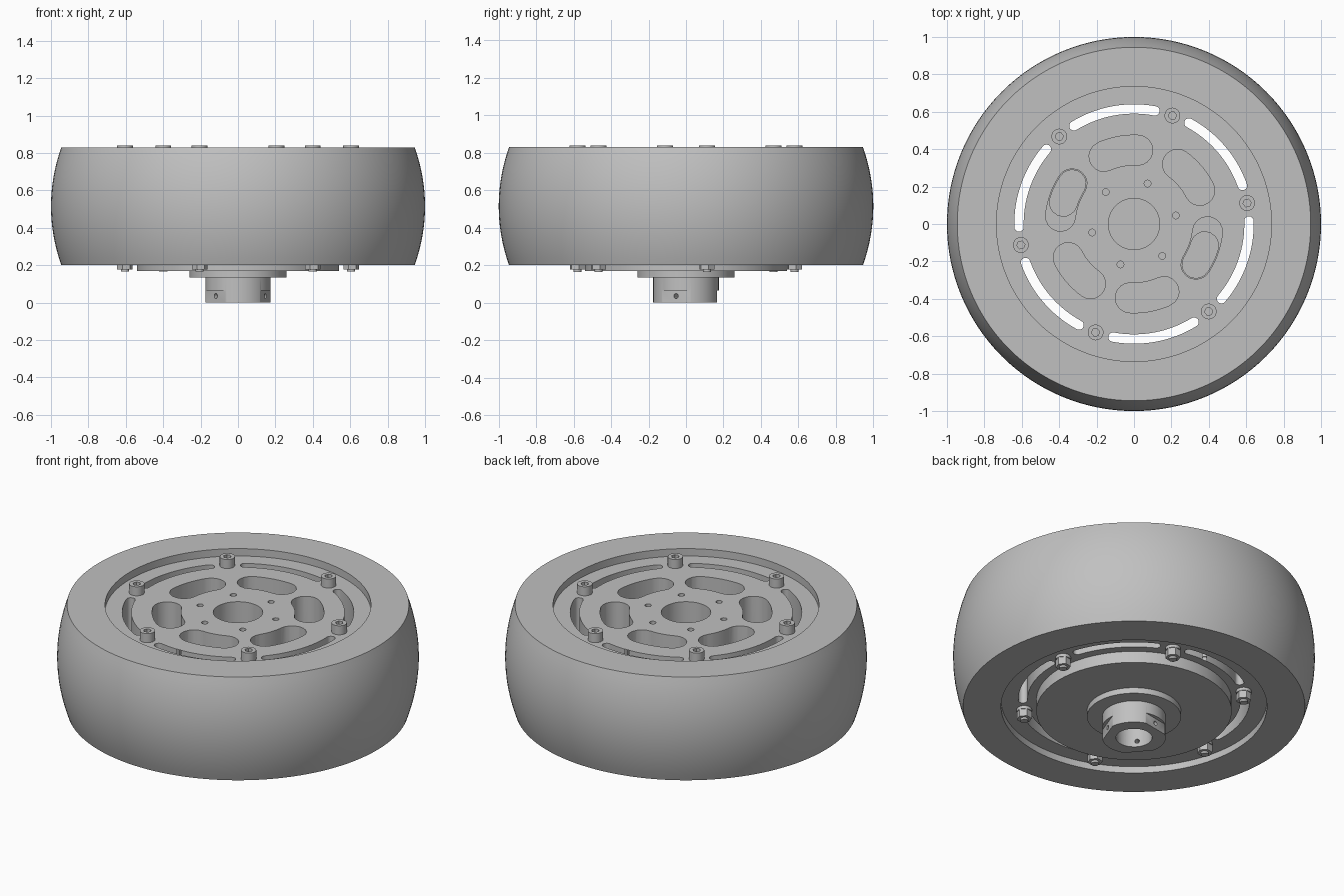
import bpy, bmesh
from math import sin, cos, pi, radians
from mathutils import Matrix, Vector

cube = bpy.data.objects.get("Cube")
if cube:
    bpy.data.objects.remove(cube, do_unlink=True)

GREY = (0.53, 0.53, 0.53, 1)
grey = bpy.data.materials.new("plain_grey")
grey.use_nodes = True
grey.diffuse_color = GREY
grey.node_tree.nodes["Principled BSDF"].inputs["Base Color"].default_value = GREY

FACE_TOP, FACE_LOW = 0.785, 0.24      # recessed wheel faces
RIM = 0.735                           # tyre inner radius
START, STEP = 10.5, 60                # bolt pattern in degrees
BOLT_R = 0.615


def finish(bm, name):
    bmesh.ops.remove_doubles(bm, verts=bm.verts, dist=1e-5)
    bmesh.ops.recalc_face_normals(bm, faces=bm.faces)
    mesh = bpy.data.meshes.new(name)
    bm.to_mesh(mesh)
    bm.free()
    mesh.materials.append(grey)
    obj = bpy.data.objects.new(name, mesh)
    bpy.context.collection.objects.link(obj)
    return obj


def smooth(obj):
    bpy.ops.object.select_all(action='DESELECT')
    obj.select_set(True)
    bpy.context.view_layer.objects.active = obj
    bpy.ops.object.shade_smooth_by_angle(angle=radians(30))


def lathe(name, profile, steps=128):
    """Turn a closed (radius, height) outline about the z axis."""
    bm = bmesh.new()
    rings = [[bm.verts.new((r * cos(2 * pi * i / steps), r * sin(2 * pi * i / steps), z))
              for r, z in profile] for i in range(steps)]
    n = len(profile)
    for i in range(steps):
        a, b = rings[i], rings[(i + 1) % steps]
        for j in range(n):
            k = (j + 1) % n
            bm.faces.new((a[j], b[j], b[k], a[k]))
    return finish(bm, name)


def prism(bm, outline, z0, z1):
    face = bm.faces.new([bm.verts.new((x, y, z0)) for x, y in outline])
    top = bmesh.ops.extrude_face_region(bm, geom=[face])["geom"]
    verts = [v for v in top if isinstance(v, bmesh.types.BMVert)]
    bmesh.ops.translate(bm, verts=verts, vec=(0, 0, z1 - z0))


def rod(bm, x, y, r, z0, z1, sides=24, turn=0):
    prism(bm, [(x + r * cos(turn + 2 * pi * i / sides), y + r * sin(turn + 2 * pi * i / sides))
               for i in range(sides)], z0, z1)


def arc_slot(bm, radius, half_width, mid, half_angle, z0, z1, n=16):
    """Curved slot with round ends, following a circle about the z axis."""
    a0, a1 = radians(mid - half_angle), radians(mid + half_angle)
    pts = []
    for i in range(n + 1):
        a = a0 + (a1 - a0) * i / n
        pts.append(((radius + half_width) * cos(a), (radius + half_width) * sin(a)))
    for i in range(1, 9):
        t = a1 + pi * i / 9
        pts.append((radius * cos(a1) + half_width * cos(t), radius * sin(a1) + half_width * sin(t)))
    for i in range(n + 1):
        a = a1 + (a0 - a1) * i / n
        pts.append(((radius - half_width) * cos(a), (radius - half_width) * sin(a)))
    for i in range(1, 9):
        t = a0 + pi + pi * i / 9
        pts.append((radius * cos(a0) + half_width * cos(t), radius * sin(a0) + half_width * sin(t)))
    prism(bm, pts, z0, z1)


def cut(obj, bm):
    cutter = finish(bm, "cutter")
    cutter.hide_render = True
    mod = obj.modifiers.new("cut", 'BOOLEAN')
    mod.operation, mod.solver, mod.object = 'DIFFERENCE', 'EXACT', cutter
    bpy.context.view_layer.update()
    bpy.ops.object.select_all(action='DESELECT')
    obj.select_set(True)
    bpy.context.view_layer.objects.active = obj
    bpy.ops.object.modifier_apply(modifier=mod.name)
    bpy.data.objects.remove(cutter, do_unlink=True)


def polar(radius, degrees):
    return radius * cos(radians(degrees)), radius * sin(radians(degrees))


# Barrel-shaped tyre
LOW, HIGH = 0.2, 0.83
tread = []
for i in range(17):
    t = i / 8 - 1
    tread.append((1 - 0.055 * t * t, (LOW + HIGH) / 2 + t * (HIGH - LOW) / 2))
tyre = lathe("tyre", tread + [(RIM, HIGH), (RIM, LOW)])
smooth(tyre)

# Wheel disc with a raised boss underneath
disc = lathe("wheel_disc", [(0, FACE_TOP), (RIM, FACE_TOP), (RIM, FACE_LOW),
                            (0.54, FACE_LOW), (0.54, 0.17), (0, 0.17)])
bm = bmesh.new()
rod(bm, 0, 0, 0.137, 0.5, 1, 64)                       # centre hole
for k in range(6):
    angle = START + k * STEP
    mid = angle + STEP / 2
    arc_slot(bm, BOLT_R, 0.025, mid, 21, 0, 1)         # rim slots
    arc_slot(bm, 0.395, 0.08, mid, 13.5, 0.5, 1)       # kidney pockets
    rod(bm, *polar(0.228, angle + 1), 0.018, 0.68, 1)  # small screw holes
cut(disc, bm)

# Deeper half inside two opposite pockets
bm = bmesh.new()
for mid in (-START * 2, 180 - START * 2):
    arc_slot(bm, 0.395, 0.074, mid - 4, 8, 0.4, 0.6)
cut(disc, bm)
smooth(disc)

# Shaft coupling: flange and hub with bore, flats and screw holes
coupling = lathe("shaft_coupling", [(0, 0.172), (0.26, 0.172), (0.26, 0.135),
                                    (0.175, 0.135), (0.175, 0), (0, 0)])
bm = bmesh.new()
rod(bm, 0, 0, 0.1, -0.1, 0.16, 48)
cut(coupling, bm)
bm = bmesh.new()
for angle in (-20, 100, 220):
    turn = Matrix.Rotation(radians(angle), 4, 'Z')
    bmesh.ops.create_cube(bm, size=1, matrix=turn @ Matrix.Translation((0.255, 0, 0.015))
                          @ Matrix.Diagonal((0.2, 0.4, 0.1, 1)))
cut(coupling, bm)
bm = bmesh.new()
for angle in (-20, 100, 220):
    turn = Matrix.Rotation(radians(angle), 4, 'Z')
    bmesh.ops.create_cone(bm, cap_ends=True, segments=20, radius1=0.013, radius2=0.013, depth=0.2,
                          matrix=turn @ Matrix.Translation((0.16, 0, 0.035))
                          @ Matrix.Rotation(pi / 2, 4, 'Y'))
cut(coupling, bm)
smooth(coupling)

# Rim bolts: socket heads above, hex nuts and shank tips below
for k in range(6):
    angle = START + k * STEP
    x, y = polar(BOLT_R, angle)
    bm = bmesh.new()
    rod(bm, x, y, 0.042, FACE_TOP - 0.01, 0.84, 32)
    head = finish(bm, f"bolt_head_{k + 1}")
    bm = bmesh.new()
    rod(bm, x, y, 0.022, 0.81, 0.9, 6, radians(angle))
    cut(head, bm)
    smooth(head)

    bm = bmesh.new()
    rod(bm, x, y, 0.042, 0.222, FACE_LOW + 0.01, 32)
    rod(bm, x, y, 0.042, 0.178, 0.222, 6, radians(angle))
    rod(bm, x, y, 0.022, 0.165, 0.178, 20)
    nut = finish(bm, f"bolt_nut_{k + 1}")
    smooth(nut)
